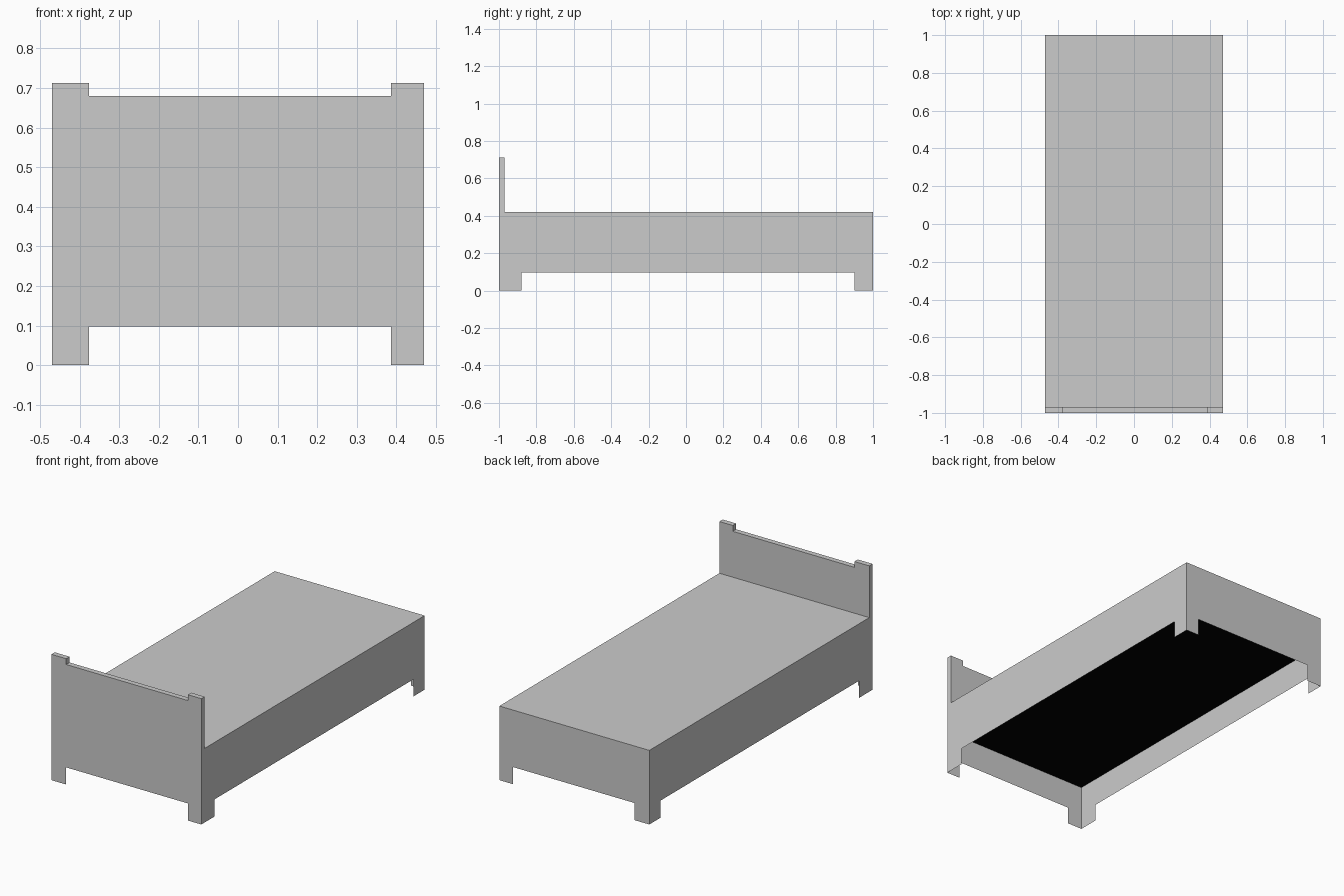
import bpy

if "Cube" in bpy.data.objects:
    bpy.data.objects.remove(bpy.data.objects["Cube"])

W, L = 0.47, 1.0            # half width, half length
RAIL, SEAT, BED = 0.097, 0.258, 0.42
LEG_L, LEG_R = -0.377, 0.386    # inner edges of the legs across the width
LEG_F, LEG_B = -0.88, 0.90      # inner edges of the legs along the length
HEAD_IN = -0.97                 # inner face of the headboard


def material(name, rgb):
    m = bpy.data.materials.new(name)
    m.diffuse_color = (*rgb, 1)
    m.use_nodes = True
    m.node_tree.nodes["Principled BSDF"].inputs["Base Color"].default_value = m.diffuse_color
    return m


GREY = material("light grey", (0.6, 0.6, 0.6))
BLACK = material("black", (0.0, 0.0, 0.0))


def build(name, verts, faces, mat):
    me = bpy.data.meshes.new(name)
    me.from_pydata(verts, [], faces)
    me.materials.append(mat)
    ob = bpy.data.objects.new(name, me)
    bpy.context.collection.objects.link(ob)
    return ob


def panel_outline(lo, hi, leg_a, leg_b):
    """Thin board with a leg at each end, counter-clockwise."""
    return [(lo, 0), (leg_a, 0), (leg_a, RAIL), (leg_b, RAIL),
            (leg_b, 0), (hi, 0), (hi, SEAT), (lo, SEAT)]


# Side rails and foot board: thin sheets with the legs cut from them
side = panel_outline(-L, L, LEG_F, LEG_B)
build("right_rail", [(W, y, z) for y, z in side], [range(8)], GREY)
build("left_rail", [(-W, y, z) for y, z in reversed(side)], [range(8)], GREY)
foot = panel_outline(-W, W, LEG_L, LEG_R)
build("foot_board", [(x, L, z) for x, z in reversed(foot)], [range(8)], GREY)

# Headboard: full front sheet, thick above the bed base, notched top
TOP, NOTCH = 0.713, 0.68
upper = [(W, SEAT), (W, TOP), (LEG_R, TOP), (LEG_R, NOTCH),
         (LEG_L, NOTCH), (LEG_L, TOP), (-W, TOP), (-W, SEAT)]
lower = foot[:6]
n, k = len(lower), len(upper)
verts = [(x, -L, z) for x, z in lower + upper] + [(x, HEAD_IN, z) for x, z in upper]
faces = [list(range(n + k)), list(reversed(range(n + k, n + 2 * k)))]
faces += [(n + i + 1, n + i, n + k + i, n + k + i + 1) for i in range(k - 1)]
build("headboard", verts, faces, GREY)

# Bed base: dark sheet under the mattress
zb = SEAT - 0.002
build("bed_base", [(-W, -L, zb), (-W, L, zb), (W, L, zb), (W, -L, zb)],
      [range(4)], BLACK)

# Mattress
bpy.ops.mesh.primitive_cube_add(size=1, location=(0, (HEAD_IN + L) / 2, (SEAT + BED) / 2))
mattress = bpy.context.object
mattress.name = "mattress"
mattress.scale = (2 * W, L - HEAD_IN, BED - SEAT)
mattress.data.materials.append(GREY)
